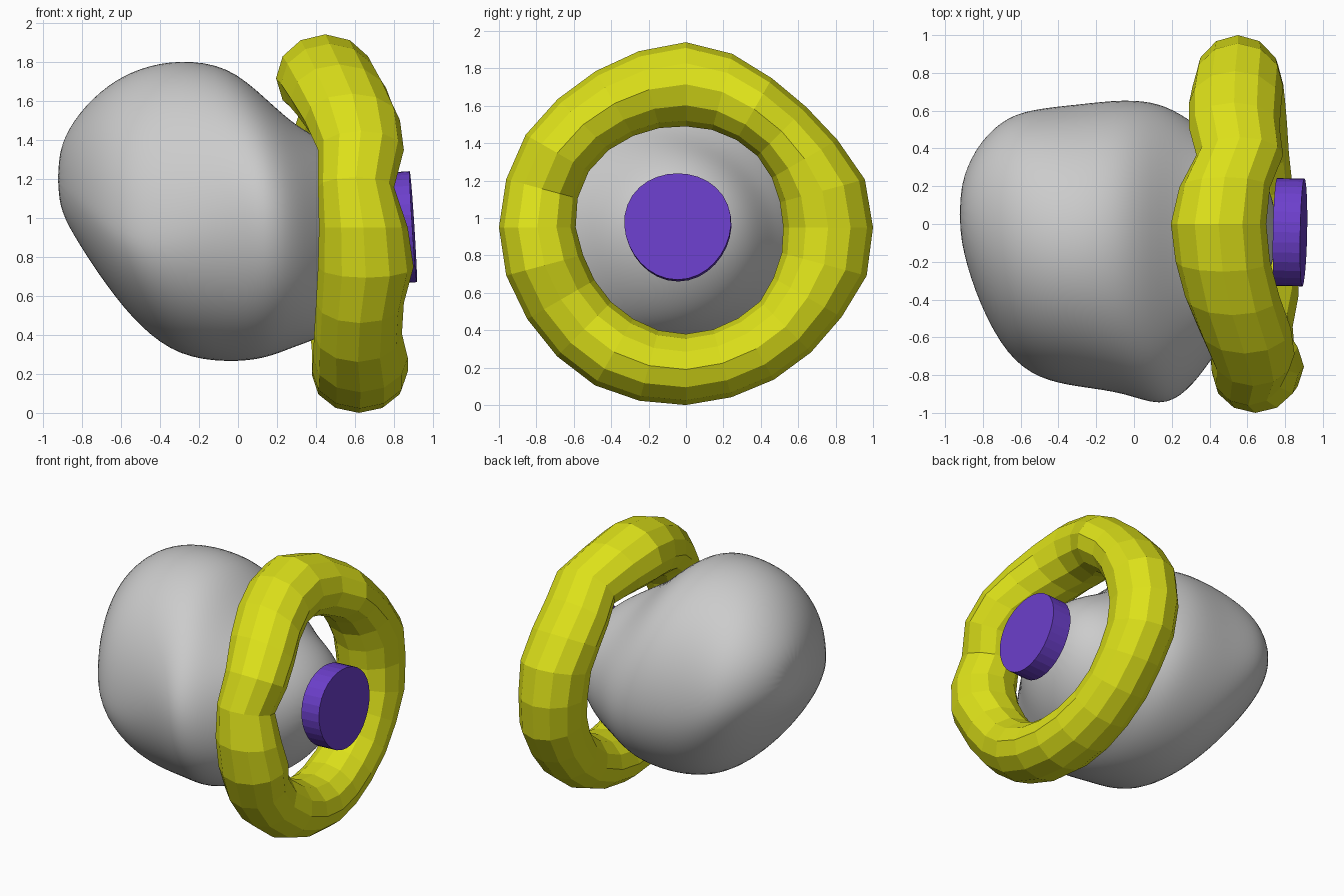
import bpy, bmesh, math
from mathutils import Vector, Matrix

if "Cube" in bpy.data.objects:
    bpy.data.objects.remove(bpy.data.objects["Cube"])


def make_object(name, bm, smooth=False, color=None):
    bmesh.ops.recalc_face_normals(bm, faces=bm.faces[:])
    mesh = bpy.data.meshes.new(name)
    bm.to_mesh(mesh)
    bm.free()
    obj = bpy.data.objects.new(name, mesh)
    bpy.context.collection.objects.link(obj)
    for p in mesh.polygons:
        p.use_smooth = smooth
    if color:
        mat = bpy.data.materials.new(name + "_color")
        mat.diffuse_color = color
        mat.use_nodes = True
        mat.node_tree.nodes["Principled BSDF"].inputs["Base Color"].default_value = mat.diffuse_color
        mesh.materials.append(mat)
    return obj


def bridge(bm, a, b):
    n = len(a)
    for i in range(n):
        bm.faces.new((a[i], a[(i + 1) % n], b[(i + 1) % n], b[i]))


# Lumpy body: sections along x as
# (x, y_min, y_max, z_min, z_max, shift of the widest height on the front, on the back)
sections = [
    (-0.91, -0.14, 0.25, 1.03, 1.38, -0.02, 0.00),
    (-0.82, -0.43, 0.44, 0.87, 1.54, -0.08, -0.03),
    (-0.67, -0.71, 0.58, 0.64, 1.69, -0.18, -0.06),
    (-0.50, -0.83, 0.62, 0.43, 1.78, -0.20, -0.08),
    (-0.30, -0.87, 0.64, 0.28, 1.82, -0.12, -0.08),
    (-0.05, -0.90, 0.67, 0.25, 1.79, 0.02, -0.06),
    (0.14, -0.98, 0.65, 0.27, 1.62, 0.06, -0.04),
    (0.28, -0.90, 0.57, 0.33, 1.49, 0.04, 0.00),
    (0.40, -0.74, 0.48, 0.37, 1.42, 0.00, 0.00),
    (0.52, -0.56, 0.41, 0.44, 1.35, 0.00, 0.00),
    (0.63, -0.43, 0.33, 0.56, 1.26, 0.00, 0.00),
    (0.72, -0.27, 0.20, 0.72, 1.14, 0.00, 0.00),
]
bm = bmesh.new()
loops = []
for x, y0, y1, z0, z1, front, back in sections:
    loop = []
    for i in range(24):
        t = 2 * math.pi * i / 24
        c, s = math.cos(t), math.sin(t)
        zc = (z0 + z1) / 2 + (back if c > 0 else front)
        z = zc + s * ((z1 - zc) if s > 0 else (zc - z0))
        loop.append(bm.verts.new((x, (y0 + y1) / 2 + (y1 - y0) / 2 * c, z)))
    loops.append(loop)
for a, b in zip(loops, loops[1:]):
    bridge(bm, a, b)
for loop, tip in ((loops[0], (-0.925, 0.05, 1.2)), (loops[-1], (0.77, -0.04, 0.95))):
    v = bm.verts.new(tip)
    for i in range(24):
        bm.faces.new((loop[i], loop[(i + 1) % 24], v))
body = make_object("body", bm, smooth=True)
sub = body.modifiers.new("smooth", 'SUBSURF')
sub.levels = sub.render_levels = 2

# Uneven ring: every 15 degrees (outer radius, inner radius, x min, x max)
ring_rows = [
    (1.00, 0.52, 0.32, 0.78), (0.99, 0.52, 0.31, 0.79), (0.935, 0.53, 0.29, 0.78),
    (0.91, 0.54, 0.29, 0.77), (0.92, 0.54, 0.33, 0.79), (0.96, 0.54, 0.24, 0.72),
    (0.99, 0.54, 0.195, 0.70), (0.975, 0.55, 0.22, 0.72), (0.965, 0.565, 0.27, 0.77),
    (0.97, 0.585, 0.34, 0.83), (0.99, 0.60, 0.41, 0.85), (0.995, 0.60, 0.41, 0.80),
    (1.00, 0.59, 0.415, 0.87), (0.995, 0.57, 0.41, 0.90), (0.98, 0.565, 0.40, 0.85),
    (0.975, 0.565, 0.39, 0.84), (0.975, 0.565, 0.385, 0.87), (0.96, 0.57, 0.38, 0.87),
    (0.95, 0.57, 0.38, 0.86), (0.94, 0.565, 0.38, 0.84), (0.94, 0.56, 0.38, 0.82),
    (0.945, 0.56, 0.37, 0.81), (0.96, 0.54, 0.36, 0.80), (1.00, 0.53, 0.34, 0.79),
]
bm = bmesh.new()
loops = []
for i, (outer, inner, x0, x1) in enumerate(ring_rows):
    t = 2 * math.pi * i / 24
    loop = []
    for j in range(12):
        s = 2 * math.pi * j / 12
        r = (outer + inner) / 2 + (outer - inner) / 2 * math.cos(s)
        loop.append(bm.verts.new(((x0 + x1) / 2 + (x1 - x0) / 2 * math.sin(s),
                                  r * math.cos(t), 0.95 + r * math.sin(t))))
    loops.append(loop)
for i in range(24):
    bridge(bm, loops[i], loops[(i + 1) % 24])
make_object("ring", bm, color=(0.72, 0.75, 0.01, 1))

# Slightly tilted, slightly rounded-triangular disc on the nose
bm = bmesh.new()
normal = Vector((1, -0.02, 0.065)).normalized()
tilt = Vector((1, 0, 0)).rotation_difference(normal).to_matrix().to_4x4()
place = Matrix.Translation((0.898, -0.045, 0.96)) @ tilt
caps = []
for x in (-0.145, 0):
    loop = []
    for i in range(32):
        t = 2 * math.pi * i / 32
        r = 0.285 * (1 + 0.02 * math.cos(3 * (t + math.pi / 2)))
        loop.append(bm.verts.new(place @ Vector((x, r * math.cos(t), r * math.sin(t)))))
    bm.faces.new(loop)
    caps.append(loop)
bridge(bm, *caps)
make_object("disc", bm, color=(0.15, 0.05, 0.6, 1))
